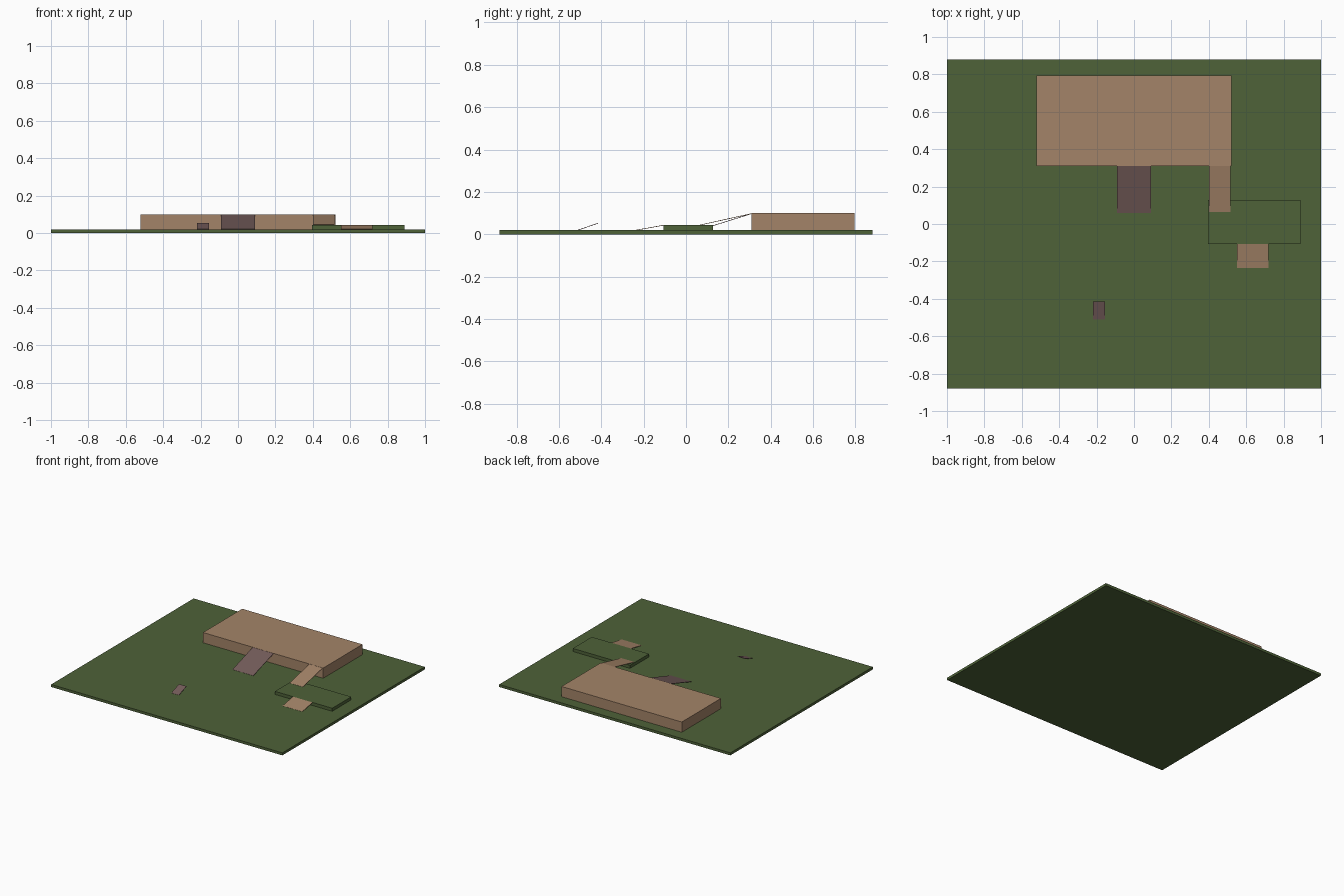
import bpy

if "Cube" in bpy.data.objects:
    bpy.data.objects.remove(bpy.data.objects["Cube"])


def material(name, rgb):
    m = bpy.data.materials.new(name)
    lin = [((c / 255 + 0.055) / 1.055) ** 2.4 for c in rgb]
    m.diffuse_color = (*lin, 1)
    m.use_nodes = True
    m.node_tree.nodes["Principled BSDF"].inputs["Base Color"].default_value = m.diffuse_color
    return m


grass = material("grass green", (78, 98, 56))
tan = material("tan", (164, 132, 104))
plum = material("plum brown", (116, 92, 90))


def mesh_object(name, verts, faces, mat):
    me = bpy.data.meshes.new(name)
    me.from_pydata(verts, [], faces)
    me.materials.append(mat)
    ob = bpy.data.objects.new(name, me)
    bpy.context.collection.objects.link(ob)
    return ob


def block(name, x, y, z, mat):
    verts = [(a, b, c) for c in z for a, b in
             ((x[0], y[0]), (x[1], y[0]), (x[1], y[1]), (x[0], y[1]))]
    faces = [(3, 2, 1, 0), (4, 5, 6, 7), (0, 1, 5, 4),
             (1, 2, 6, 5), (2, 3, 7, 6), (3, 0, 4, 7)]
    return mesh_object(name, verts, faces, mat)


def ramp(name, x, low, high, mat, thick=0.003):
    # Thin sloping board rising from low (y, z) to high (y, z)
    (y0, z0), (y1, z1) = low, high
    verts = [(a, b, c + d) for d in (-thick, 0) for a, b, c in
             ((x[0], y0, z0), (x[1], y0, z0), (x[1], y1, z1), (x[0], y1, z1))]
    faces = [(3, 2, 1, 0), (4, 5, 6, 7), (0, 1, 5, 4),
             (1, 2, 6, 5), (2, 3, 7, 6), (3, 0, 4, 7)]
    return mesh_object(name, verts, faces, mat)


# Ground and raised levels
block("ground_slab", (-1, 1), (-0.88, 0.88), (0, 0.02), grass)
block("main_platform", (-0.52, 0.52), (0.31, 0.795), (0.02, 0.1), tan)
block("low_terrace", (0.395, 0.89), (-0.107, 0.128), (0.02, 0.044), grass)

# Ramps
ramp("central_ramp", (-0.09, 0.09), (0.06, 0.021), (0.31, 0.099), plum)
ramp("terrace_to_platform_ramp", (0.4, 0.515), (0.065, 0.045), (0.31, 0.099), tan)
ramp("ground_to_terrace_ramp", (0.55, 0.72), (-0.235, 0.021), (-0.107, 0.044), tan)
ramp("small_jump_ramp", (-0.22, -0.155), (-0.51, 0.021), (-0.415, 0.054), plum)
